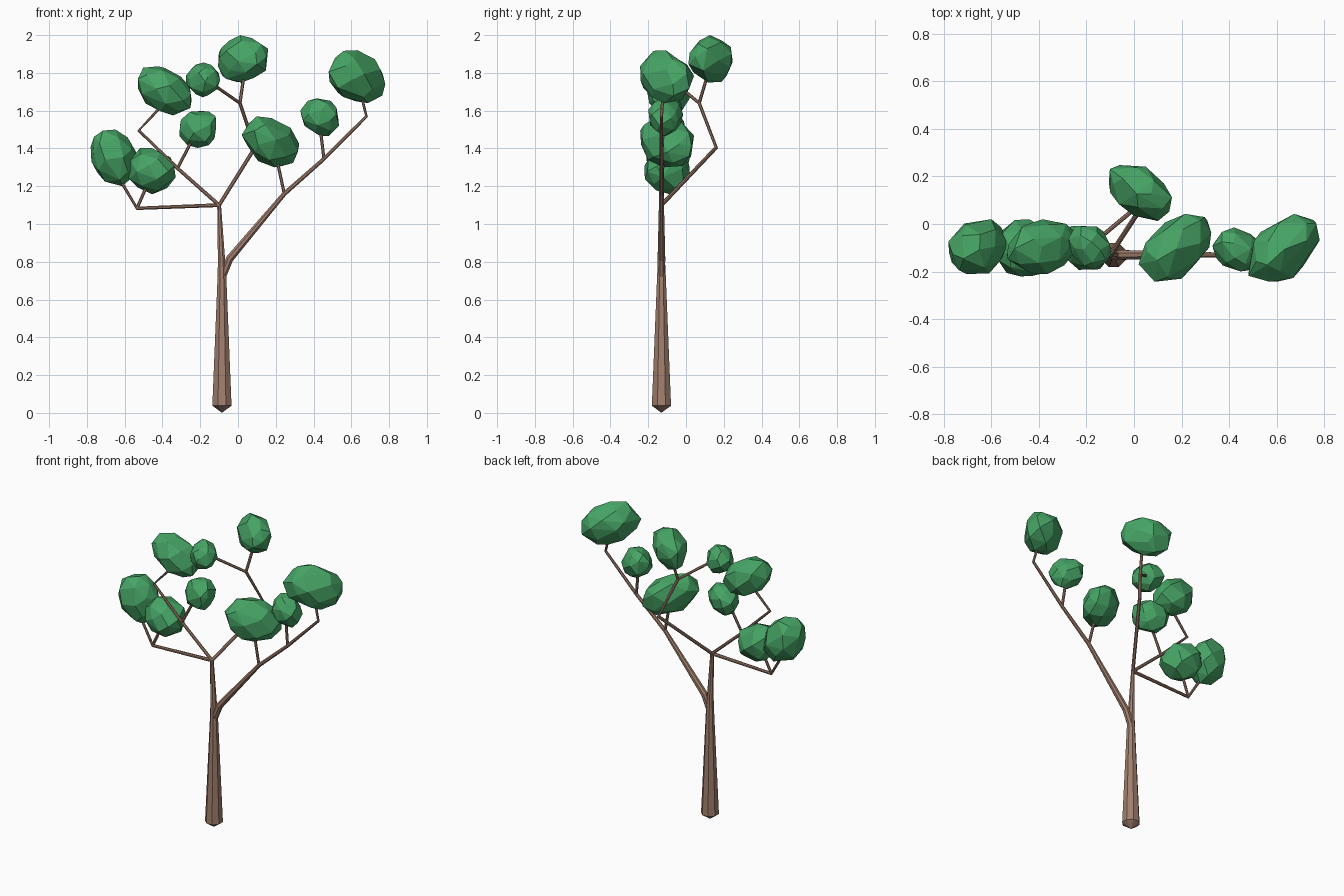
import bpy
import bmesh
import math
import random
from mathutils import Vector

if "Cube" in bpy.data.objects:
    bpy.data.objects.remove(bpy.data.objects["Cube"], do_unlink=True)


def make_material(name, color):
    mat = bpy.data.materials.new(name)
    mat.use_nodes = True
    mat.diffuse_color = color
    mat.node_tree.nodes["Principled BSDF"].inputs["Base Color"].default_value = color
    return mat


BARK = make_material("bark brown", (0.36, 0.215, 0.155, 1))
LEAF = make_material("leaf green", (0.062, 0.37, 0.13, 1))
SIDES = 8


def finish(name, bm, mat):
    bmesh.ops.recalc_face_normals(bm, faces=bm.faces[:])
    mesh = bpy.data.meshes.new(name)
    bm.to_mesh(mesh)
    bm.free()
    mesh.materials.append(mat)
    obj = bpy.data.objects.new(name, mesh)
    bpy.context.collection.objects.link(obj)
    return obj


def branch(name, points, radii, cap=0.5):
    """Tapered eight-sided tube along a path, with pointed ends."""
    pts = [Vector(p) for p in points]
    bm = bmesh.new()
    rings = []
    for i, (p, r) in enumerate(zip(pts, radii)):
        before, after = pts[max(i - 1, 0)], pts[min(i + 1, len(pts) - 1)]
        axis = (after - before).normalized()
        ref = Vector((0, 1, 0)) if abs(axis.y) < 0.8 else Vector((1, 0, 0))
        u = ref.cross(axis).normalized()
        v = axis.cross(u)
        ring = []
        for k in range(SIDES):
            a = math.tau * (k + 0.5) / SIDES
            ring.append(bm.verts.new(p + r * (math.cos(a) * u + math.sin(a) * v)))
        rings.append(ring)
    for a, b in zip(rings, rings[1:]):
        for k in range(SIDES):
            n = (k + 1) % SIDES
            bm.faces.new((a[k], a[n], b[n], b[k]))
    ends = ((rings[0], pts[0], pts[0] - pts[1], radii[0]),
            (rings[-1], pts[-1], pts[-1] - pts[-2], radii[-1]))
    for ring, p, out, r in ends:
        tip = bm.verts.new(p + out.normalized() * r * cap)
        for k in range(SIDES):
            bm.faces.new((ring[k], ring[(k + 1) % SIDES], tip))
    return finish(name, bm, BARK)


def foliage(name, center, size, skew_xy, skew_xz, seed):
    """Irregular faceted clump filling a box of the given size."""
    rng = random.Random(seed)
    count = 30
    turn = rng.uniform(0, math.tau)
    pts = []
    for i in range(count):
        z = 1 - 2 * (i + 0.5) / count + rng.uniform(-0.05, 0.05)
        z = max(-1, min(1, z))
        a = turn + i * math.pi * (3 - math.sqrt(5)) + rng.uniform(-0.25, 0.25)
        r = math.sqrt(1 - z * z)
        p = Vector((r * math.cos(a), r * math.sin(a), z)) * rng.uniform(0.94, 1.06)
        p.y += skew_xy * p.x
        p.z += skew_xz * p.x
        pts.append(p)
    low = [min(p[k] for p in pts) for k in range(3)]
    high = [max(p[k] for p in pts) for k in range(3)]
    bm = bmesh.new()
    for p in pts:
        bm.verts.new([center[k] + size[k] * ((p[k] - low[k]) / (high[k] - low[k]) - 0.5)
                      for k in range(3)])
    hull = bmesh.ops.convex_hull(bm, input=bm.verts[:])
    loose = [v for v in bm.verts if not v.link_faces]
    bmesh.ops.delete(bm, geom=loose, context='VERTS')
    bmesh.ops.dissolve_limit(bm, angle_limit=math.radians(9),
                             verts=bm.verts[:], edges=bm.edges[:])
    return finish(name, bm, LEAF)


# Main plane of the tree and the upper fork
Y = -0.13
FORK = (-0.10, Y, 1.10)
LEFT_ELBOW = (0.245, Y, 1.16)
LEFT_MID = (0.455, Y, 1.345)
RIGHT_MID = (-0.32, Y, 1.295)
LOW_ELBOW = (-0.535, Y, 1.083)
BACK_TOP = (0.01, 0.07, 1.64)

# Trunk and limbs
branch("trunk", [(-0.085, Y, 0.038), (-0.085, Y, 0.70), (-0.087, Y, 0.80), FORK],
       [0.055, 0.026, 0.021, 0.011], cap=0.68)
branch("left_limb", [(-0.082, Y, 0.72), (-0.045, Y, 0.815), LEFT_ELBOW, LEFT_MID,
                     (0.68, Y, 1.57), (0.645, -0.12, 1.71)],
       [0.020, 0.022, 0.013, 0.011, 0.009, 0.009])
branch("right_limb", [FORK, RIGHT_MID, (-0.525, Y, 1.495), (-0.40, -0.12, 1.63)],
       [0.011, 0.010, 0.009, 0.009])
branch("low_right_limb", [FORK, LOW_ELBOW, (-0.64, -0.12, 1.26)],
       [0.011, 0.010, 0.009])
branch("back_limb", [FORK, (0.09, 0.16, 1.405), BACK_TOP, (0.035, 0.12, 1.81)],
       [0.011, 0.011, 0.010, 0.009])

# Twigs
TWIGS = {
    "left_inner_twig": (LEFT_ELBOW, (0.20, -0.12, 1.37)),
    "left_outer_twig": (LEFT_MID, (0.435, -0.12, 1.51)),
    "right_inner_twig": (RIGHT_MID, (-0.23, -0.12, 1.47)),
    "low_right_twig": (LOW_ELBOW, (-0.475, -0.12, 1.22)),
    "back_twig": (BACK_TOP, (-0.17, -0.08, 1.765)),
}
for name, path in TWIGS.items():
    branch(name, path, [0.009, 0.009])

# Foliage clumps: center, size, skews
CLUMPS = {
    "low_right_outer_foliage": ((-0.655, -0.095, 1.35), (0.25, 0.23, 0.30), 0.1, -0.2),
    "low_right_inner_foliage": ((-0.465, -0.10, 1.28), (0.27, 0.24, 0.245), 0.0, -0.1),
    "right_foliage": ((-0.388, -0.095, 1.705), (0.285, 0.23, 0.26), 0.1, -0.3),
    "right_upper_foliage": ((-0.185, -0.10, 1.763), (0.18, 0.185, 0.185), -0.2, 0.0),
    "right_inner_foliage": ((-0.213, -0.10, 1.50), (0.195, 0.185, 0.195), -0.2, 0.1),
    "top_foliage": ((0.027, 0.13, 1.875), (0.265, 0.235, 0.25), -0.45, 0.1),
    "left_inner_foliage": ((0.172, -0.10, 1.435), (0.305, 0.285, 0.27), 0.45, -0.3),
    "left_middle_foliage": ((0.432, -0.107, 1.565), (0.205, 0.185, 0.20), -0.2, -0.1),
    "left_foliage": ((0.63, -0.10, 1.78), (0.30, 0.285, 0.28), 0.45, -0.2),
}
for seed, (name, spec) in enumerate(CLUMPS.items()):
    foliage(name, *spec, seed)
